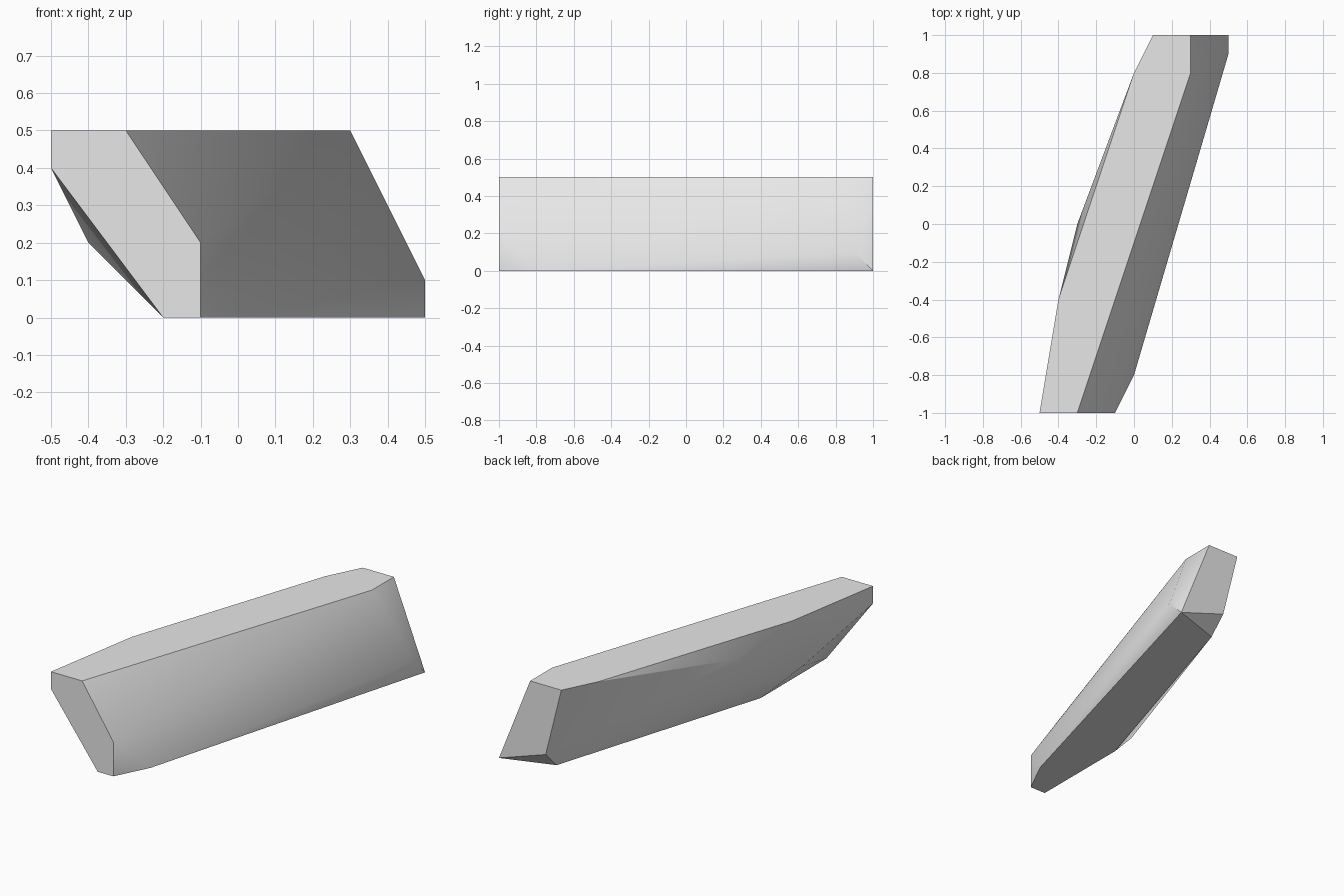
import bpy
import bmesh
import math

# Remove the default object
default_cube = bpy.data.objects.get("Cube")
if default_cube:
    bpy.data.objects.remove(default_cube, do_unlink=True)

# Stone colour
stone = bpy.data.materials.new("pale_grey_stone")
stone.use_nodes = True
colour = (0.8, 0.8, 0.8, 1.0)
stone.diffuse_color = colour
stone.node_tree.nodes["Principled BSDF"].inputs["Base Color"].default_value = colour

# Outlines in tenths of a unit: flat top, flat base, and the corners between them
top_outline = [(-5, -10), (-3, -10), (3, 8), (3, 10), (1, 10), (0, 8), (-4, -4)]
base_outline = [(-2, -10), (-1, -10), (0, -8), (5, 10), (2, 9), (-2, -4)]
side_corners = [(-5, -10, 4), (-1, -10, 2), (5, 9, 1), (2, 10, 1),
                (-3, 0, 4), (-4, -5, 2)]


def at_height(outline, height):
    return [(x, y, height) for x, y in outline]


def faceted_block(name, corners, material):
    """Wrap a convex block around its corners and merge the flat facets."""
    bm = bmesh.new()
    for corner in corners:
        bm.verts.new([value / 10 for value in corner])
    hull = bmesh.ops.convex_hull(bm, input=bm.verts)
    spare = [item for item in hull["geom_interior"] if isinstance(item, bmesh.types.BMVert)]
    bmesh.ops.delete(bm, geom=spare, context="VERTS")
    bmesh.ops.dissolve_limit(bm, angle_limit=math.radians(0.5),
                             verts=bm.verts, edges=bm.edges)
    bmesh.ops.recalc_face_normals(bm, faces=bm.faces)
    mesh = bpy.data.meshes.new(name)
    bm.to_mesh(mesh)
    bm.free()
    mesh.materials.append(material)
    block = bpy.data.objects.new(name, mesh)
    bpy.context.collection.objects.link(block)
    return block


# Slanted stone slab
slab = faceted_block("stone_slab",
                     at_height(top_outline, 5) + at_height(base_outline, 0) + side_corners,
                     stone)

# Soft sides with crisp rims
bpy.ops.object.select_all(action="DESELECT")
slab.select_set(True)
bpy.context.view_layer.objects.active = slab
bpy.ops.object.shade_smooth_by_angle(angle=math.radians(30))
